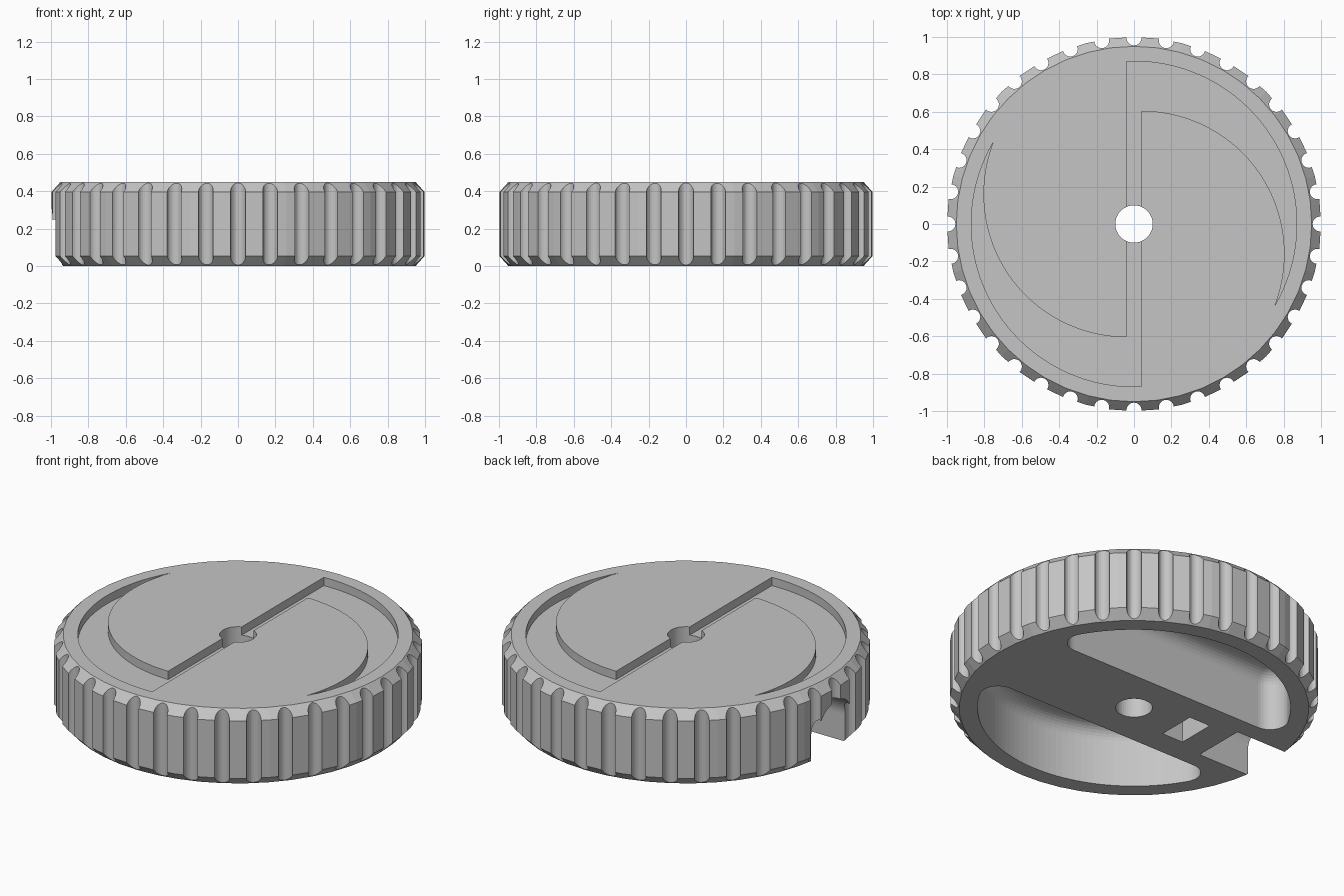
import bpy, bmesh
from math import sin, cos, radians, pi, sqrt, asin

if "Cube" in bpy.data.objects:
    bpy.data.objects.remove(bpy.data.objects["Cube"], do_unlink=True)

HEIGHT = 0.45
FLOOR = 0.40          # floor of the shallow top recess

grey = bpy.data.materials.new("plain_grey")
grey.use_nodes = True
colour = (0.56, 0.56, 0.56, 1)
grey.diffuse_color = colour
grey.node_tree.nodes["Principled BSDF"].inputs["Base Color"].default_value = colour


def arc(cx, cy, r, start, end, n):
    """Points along an arc, angles in degrees."""
    angles = [radians(start + (end - start) * i / n) for i in range(n + 1)]
    return [(cx + r * cos(a), cy + r * sin(a)) for a in angles]


def circle(r, n, cx=0, cy=0):
    return arc(cx, cy, r, 0, 360, n)[:-1]


def at_height(points, z):
    return [(x, y, z) for x, y in points]


def add_loft(bm, loops):
    """Closed solid through a stack of matching loops."""
    rings = [[bm.verts.new(p) for p in loop] for loop in loops]
    n = len(rings[0])
    for low, high in zip(rings, rings[1:]):
        for i in range(n):
            j = (i + 1) % n
            bm.faces.new((low[i], low[j], high[j], high[i]))
    bm.faces.new(rings[0][::-1])
    bm.faces.new(rings[-1])


def make(name, solids):
    bm = bmesh.new()
    for loops in solids:
        add_loft(bm, loops)
    bmesh.ops.recalc_face_normals(bm, faces=bm.faces)
    mesh = bpy.data.meshes.new(name)
    bm.to_mesh(mesh)
    bm.free()
    mesh.materials.append(grey)
    ob = bpy.data.objects.new(name, mesh)
    bpy.context.collection.objects.link(ob)
    return ob


def prism(points, z0, z1):
    return [at_height(points, z0), at_height(points, z1)]


# Chamfered faceted disc
sides = 48
wheel = make("knob_wheel", [[at_height(circle(r, sides), z) for r, z in
             ((0.95, 0), (1, 0.053), (1, 0.397), (0.95, HEIGHT))]])

# Grip grooves around the rim
grooves = make("groove_cutter", [
    prism(circle(0.04, 24, 0.995 * cos(k * pi / 18), 0.995 * sin(k * pi / 18)), -0.1, 0.6)
    for k in range(36)])

# Swirl recess on top: one half outline, repeated by a half turn
half = arc(0, 0, 0.87, 92.6, -29.9, 60) + arc(0.04, -0.16, 0.765, -20.9, 90, 48)[1:]
swirl = half + [(-x, -y) for x, y in half]
recess = make("recess_cutter", [prism(swirl, FLOOR, 0.6)])

# Axle bore
bore = make("bore_cutter", [prism(circle(0.1, 48), -0.1, 0.6)])


def pocket_outline(t):
    """Rounded circle segment, shrunk inwards by t."""
    r, edge, c = 0.85 - t, 0.27 + t, 0.1 - t
    cy = edge + c
    cx = sqrt((r - c) ** 2 - cy ** 2)
    turn = asin(cy / (r - c)) * 180 / pi
    return (arc(cx, cy, c, -90, turn, 12) + arc(0, 0, r, turn, 180 - turn, 48)[1:-1]
            + arc(-cx, cy, c, 180 - turn, 270, 12))


# Underside pockets with filleted ceilings
fillet, ceiling = 0.085, 0.35
levels = [(0, -0.1)]
for i in range(9):
    a = radians(90 * i / 8)
    levels.append((fillet * (1 - cos(a)), ceiling - fillet * (1 - sin(a))))
pocket = [at_height(pocket_outline(t), z) for t, z in levels]
mirrored = [[(x, -y, z) for x, y, z in loop] for loop in pocket]
pockets = make("pocket_cutter", [pocket, mirrored])

# Arched slot through the rim
arch = arc(0, 0.16, 0.16, 0, 180, 32) + [(-0.16, -0.1), (0.16, -0.1)]
slot = make("slot_cutter", [[[(x, y, z) for y, z in arch] for x in (-1.2, -0.6)]])

# Rectangular socket in the cross bar
rect = [(-0.44, -0.115), (-0.30, -0.115), (-0.30, 0.115), (-0.44, 0.115)]
socket = make("socket_cutter", [prism(rect, -0.1, 0.3)])

# Cut everything out of the disc
bpy.context.view_layer.objects.active = wheel
for cutter in (grooves, recess, bore, pockets, slot, socket):
    cutter.hide_render = True
    mod = wheel.modifiers.new(cutter.name, "BOOLEAN")
    mod.operation = "DIFFERENCE"
    mod.solver = "EXACT"
    mod.object = cutter
    bpy.ops.object.modifier_apply(modifier=mod.name)
    bpy.data.objects.remove(cutter, do_unlink=True)
